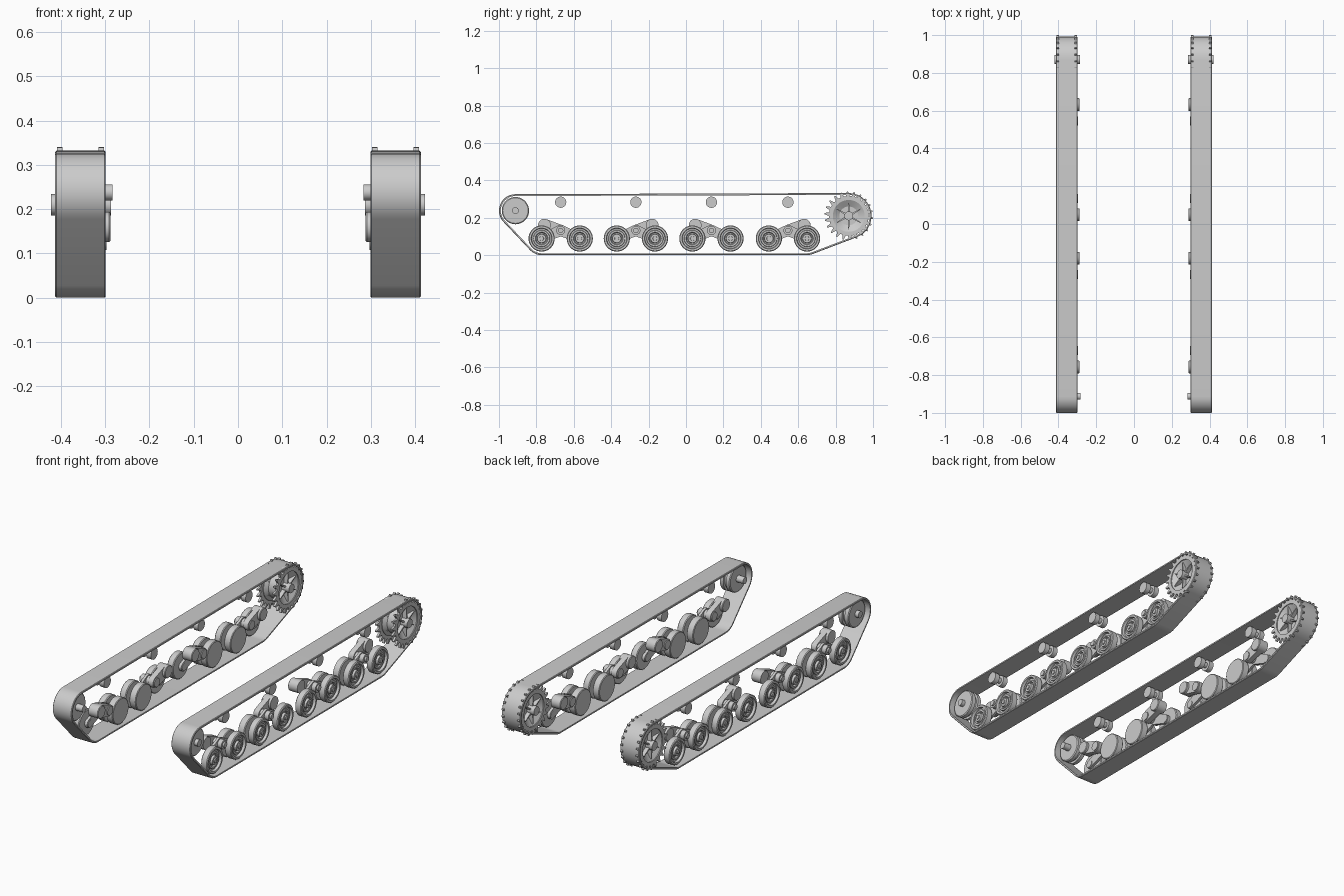
import bpy, bmesh
from math import pi, sin, cos, acos, atan2, hypot, radians

cube = bpy.data.objects.get("Cube")
if cube:
    bpy.data.objects.remove(cube, do_unlink=True)

metal = bpy.data.materials.new("light grey metal")
metal.use_nodes = True
metal.diffuse_color = (0.6, 0.6, 0.6, 1)
metal.node_tree.nodes["Principled BSDF"].inputs["Base Color"].default_value = (0.6, 0.6, 0.6, 1)


def outline(circles, grow=0.0, steps=14):
    """Side outline (y, z) of a band pulled tight around circles (y, z, r)."""
    if len(circles) == 1:
        y, z, r = circles[0]
        angles = [2 * pi * k / 36 for k in range(36)]
        return [(y + (r + grow) * cos(a), z + (r + grow) * sin(a)) for a in angles]
    tangents = []
    for i, (y, z, r) in enumerate(circles):
        y2, z2, r2 = circles[(i + 1) % len(circles)]
        dy, dz = y2 - y, z2 - z
        tangents.append(atan2(dz, dy) - acos((r - r2) / hypot(dy, dz)))
    points = []
    for i, (y, z, r) in enumerate(circles):
        start = tangents[i - 1]
        sweep = (tangents[i] - start) % (2 * pi)
        for k in range(steps + 1):
            a = start + sweep * k / steps
            points.append((y + (r + grow) * cos(a), z + (r + grow) * sin(a)))
    return points


def loft(bm, loops, closed=False):
    """Skin a list of (x, outline) loops, capping the ends unless closed."""
    rings = [[bm.verts.new((x, y, z)) for y, z in pts] for x, pts in loops]
    pairs = list(zip(rings, rings[1:]))
    if closed:
        pairs.append((rings[-1], rings[0]))
    for a, b in pairs:
        for k in range(len(a)):
            j = (k + 1) % len(a)
            bm.faces.new((a[k], a[j], b[j], b[k]))
    if not closed:
        bm.faces.new(rings[0])
        bm.faces.new(rings[-1])


def turned(bm, y, z, section):
    """Round part on an axle along x, from (x, radius) steps."""
    loft(bm, [(x, outline([(y, z, 0)], r)) for x, r in section])


def plate(bm, circles, x0, x1):
    loft(bm, [(x, outline(circles)) for x in (x0, x1)])


def finish(name, bm):
    """Make the object, mirrored to the other side."""
    bmesh.ops.recalc_face_normals(bm, faces=bm.faces)
    mesh = bpy.data.meshes.new(name)
    bm.to_mesh(mesh)
    bm.free()
    mesh.materials.append(metal)
    obj = bpy.data.objects.new(name, mesh)
    bpy.context.collection.objects.link(obj)
    bpy.ops.object.select_all(action='DESELECT')
    obj.select_set(True)
    bpy.context.view_layer.objects.active = obj
    bpy.ops.object.shade_smooth_by_angle(angle=radians(32))
    mirror = obj.modifiers.new("Mirror", 'MIRROR')
    mirror.use_mirror_merge = False


AXLE_Z = 0.089
IDLER = (-0.912, 0.238)
SPROCKET = (0.87, 0.21)
BOGIES = [-0.67, -0.268, 0.136, 0.545]

# track belt
bm = bmesh.new()
path = [(-0.77, AXLE_Z, 0.089), (0.645, AXLE_Z, 0.089), (*SPROCKET, 0.122), (*IDLER, 0.088)]
section = [(0.299, -0.01), (0.299, -0.003), (0.302, 0), (0.410, 0), (0.413, -0.003), (0.413, -0.01)]
loft(bm, [(x, outline(path, g)) for x, g in section], closed=True)
finish("track_belt", bm)

# front idler wheel with shaft
bm = bmesh.new()
turned(bm, *IDLER, [(0.284, 0.018), (0.325, 0.018), (0.325, 0.068), (0.329, 0.073), (0.348, 0.073),
                    (0.348, 0.06), (0.364, 0.06), (0.364, 0.073), (0.384, 0.073), (0.388, 0.068),
                    (0.388, 0.018), (0.408, 0.018)])
finish("idler_wheel", bm)

# rear sprocket: two toothed rings, dished drum, ribs and shaft
bm = bmesh.new()
cy, cz = SPROCKET
TEETH = 22
toothed, bore = [], []
for t in range(TEETH):
    for part, r in ((0, 0.106), (0.35, 0.106), (0.58, 0.13), (0.77, 0.13)):
        a = 2 * pi * (t + part) / TEETH
        toothed.append((cy + r * cos(a), cz + r * sin(a)))
        bore.append((cy + 0.085 * cos(a), cz + 0.085 * sin(a)))
for x0, x1 in ((0.303, 0.315), (0.397, 0.409)):
    loft(bm, [(x0, bore), (x0, toothed), (x1, toothed), (x1, bore)], closed=True)
turned(bm, cy, cz, [(0.287, 0.024), (0.33, 0.024), (0.33, 0.05), (0.306, 0.088), (0.318, 0.088),
                    (0.335, 0.07), (0.377, 0.07), (0.394, 0.088), (0.406, 0.088), (0.382, 0.05),
                    (0.382, 0.024), (0.422, 0.024)])
for k in range(6):
    a = pi / 2 + k * pi / 3
    c, s = cos(a), sin(a)
    rib = [(cy + u * c - v * s, cz + u * s + v * c)
           for u, v in ((0.02, -0.005), (0.075, -0.002), (0.075, 0.002), (0.02, 0.005))]
    for x0, x1 in ((0.308, 0.335), (0.377, 0.404)):
        loft(bm, [(x0, rib), (x1, rib)])
finish("drive_sprocket", bm)

# return rollers
bm = bmesh.new()
for y in BOGIES:
    turned(bm, y, 0.283, [(0.315, 0.03), (0.343, 0.03), (0.343, 0.015), (0.369, 0.015),
                          (0.369, 0.03), (0.397, 0.03)])
finish("return_rollers", bm)

wheels, rockers, arms = bmesh.new(), bmesh.new(), bmesh.new()
for i, y in enumerate(BOGIES):
    side = 1 if i % 2 else -1
    pivot = (y, 0.132)
    for end in (-1, 1):
        wy = y + end * 0.102
        # outer road wheel with rim, groove and hub
        turned(wheels, wy, AXLE_Z, [(0.345, 0.02), (0.366, 0.02), (0.366, 0.066), (0.37, 0.07),
                                    (0.4, 0.07), (0.404, 0.066), (0.404, 0.056), (0.391, 0.053),
                                    (0.391, 0.045), (0.397, 0.043), (0.397, 0.034), (0.389, 0.03),
                                    (0.389, 0.025), (0.403, 0.023), (0.403, 0.012), (0.408, 0.011)])
        # plain inner road wheel, left out beside the arm
        if end != side:
            turned(wheels, wy, AXLE_Z, [(0.306, 0.066), (0.309, 0.07), (0.342, 0.07),
                                        (0.346, 0.066), (0.35, 0.02)])
        # rocker link from pivot to axle
        plate(rockers, [(*pivot, 0.03), (wy, AXLE_Z, 0.024)], 0.348, 0.362)
    # pivot pin
    turned(rockers, *pivot, [(0.297, 0.024), (0.386, 0.024), (0.386, 0.014), (0.395, 0.014)])
    # suspension arm with boss
    boss = (y + side * 0.087, 0.16)
    plate(arms, [(*pivot, 0.03), (*boss, 0.034)], 0.302, 0.332)
    turned(arms, *boss, [(0.288, 0.031), (0.291, 0.034), (0.345, 0.034)])
finish("road_wheels", wheels)
finish("bogie_rockers", rockers)
finish("suspension_arms", arms)
